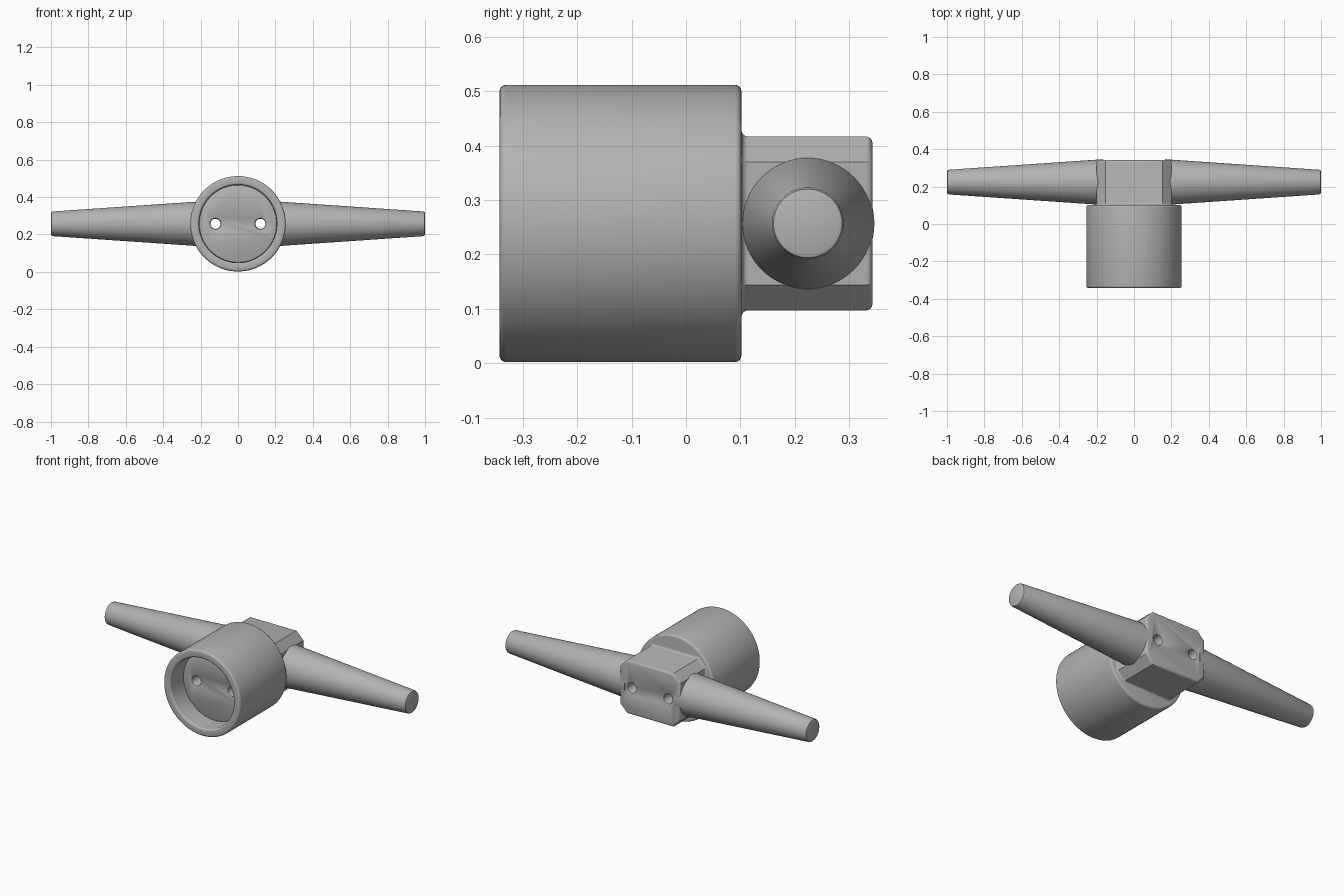
import bpy
import bmesh
import math
from mathutils import Vector

cube = bpy.data.objects.get("Cube")
if cube:
    bpy.data.objects.remove(cube, do_unlink=True)

ZC = 0.257      # height of the horizontal axis
BAR_Y = 0.224   # depth of the bar axis
HOLE_X = 0.12

grey = bpy.data.materials.new("plain_grey")
grey.use_nodes = True
colour = (0.45, 0.45, 0.45, 1)
grey.diffuse_color = colour
grey.node_tree.nodes["Principled BSDF"].inputs["Base Color"].default_value = colour


def loft(name, rings):
    """Skin a list of equal rings and close both ends."""
    bm = bmesh.new()
    loops = [[bm.verts.new(p) for p in ring] for ring in rings]
    n = len(loops[0])
    for a, b in zip(loops, loops[1:]):
        for i in range(n):
            j = (i + 1) % n
            bm.faces.new((a[i], a[j], b[j], b[i]))
    bm.faces.new(loops[0])
    bm.faces.new(loops[-1])
    bmesh.ops.recalc_face_normals(bm, faces=bm.faces)
    mesh = bpy.data.meshes.new(name)
    bm.to_mesh(mesh)
    bm.free()
    mesh.materials.append(grey)
    obj = bpy.data.objects.new(name, mesh)
    bpy.context.collection.objects.link(obj)
    return obj


def lathe(name, profile, axis, origin, sides=64):
    """Revolve (radius, distance) pairs around the x or y axis."""
    rings = []
    for r, d in profile:
        ring = []
        for i in range(sides):
            a = math.tau * i / sides
            u, v = r * math.cos(a), r * math.sin(a)
            p = (d, u, v) if axis == "x" else (u, d, v)
            ring.append(Vector(origin) + Vector(p))
        rings.append(ring)
    return loft(name, rings)


def rounded(r, d, size, start, out, steps=4):
    """Quarter-round corner points about centre (r, d)."""
    pts = []
    for k in range(steps + 1):
        a = math.radians(start + out * 90 * k / steps)
        pts.append((r + size * math.cos(a), d + size * math.sin(a)))
    return pts


# Round cup, open to the front, with rounded rim and back edge
F, B, R, E = -0.343, 0.102, 0.255, 0.012
cup = lathe("cup",
            [(0.2, -0.225), (0.206, -0.222), (0.208, -0.216)]
            + rounded(0.22, F + E, E, 180, 1)
            + rounded(R - E, F + E, E, -90, 1)
            + rounded(R - E, B - E, E, 0, 1),
            "y", (0, 0, ZC), 96)


# Chamfered block behind the cup, with a fillet at its root
def octagon(y, grow):
    hx, hz = 0.2 + grow, 0.16 + grow
    c = 0.047 + 0.586 * grow
    quarter = [(hx, hz - c), (hx - c, hz)]
    pts = quarter + [(-x, z) for x, z in reversed(quarter)]
    pts += [(-x, -z) for x, z in pts]
    return [(x, y, ZC + z) for x, z in pts]


root = [(B + E * (1 - math.cos(a)), E * (1 - math.sin(a)))
        for a in [math.radians(22.5 * k) for k in range(5)]]
edge = [(0.343 - E + E * math.sin(a), E * (math.cos(a) - 1))
        for a in [math.radians(22.5 * k) for k in range(5)]]
block = loft("block", [octagon(y, g) for y, g in root + edge])

# Two tapered arms
arms = []
for side, s in (("left", 1), ("right", -1)):
    profile = [(0.1225, 0.165), (0.12, 0.2), (0.066, 0.99), (0.063, 0.997), (0.056, 1.0)]
    arms.append(lathe(side + "_arm", [(r, s * d) for r, d in profile],
                      "x", (0, BAR_Y, ZC)))

# Screw holes with softened mouths, cut through cup and block
cutters = []
for s in (1, -1):
    profile = [(0.036, -0.3), (0.036, -0.226), (0.03, -0.223), (0.027, -0.214),
               (0.027, 0.331), (0.03, 0.34), (0.037, 0.344), (0.037, 0.4)]
    cutters.append(lathe("hole_cutter", profile, "y", (s * HOLE_X, 0, ZC), 32))

for obj in (cup, block):
    for cutter in cutters:
        mod = obj.modifiers.new("hole", "BOOLEAN")
        mod.operation = "DIFFERENCE"
        mod.solver = "EXACT"
        mod.object = cutter
    bpy.context.view_layer.update()
    deps = bpy.context.evaluated_depsgraph_get()
    baked = bpy.data.meshes.new_from_object(obj.evaluated_get(deps))
    obj.modifiers.clear()
    obj.data = baked

for cutter in cutters:
    bpy.data.objects.remove(cutter, do_unlink=True)

# Smooth shading with sharp edges kept
bpy.ops.object.select_all(action="DESELECT")
for obj in [cup, block] + arms:
    obj.select_set(True)
bpy.context.view_layer.objects.active = cup
bpy.ops.object.shade_smooth_by_angle(angle=math.radians(30))
